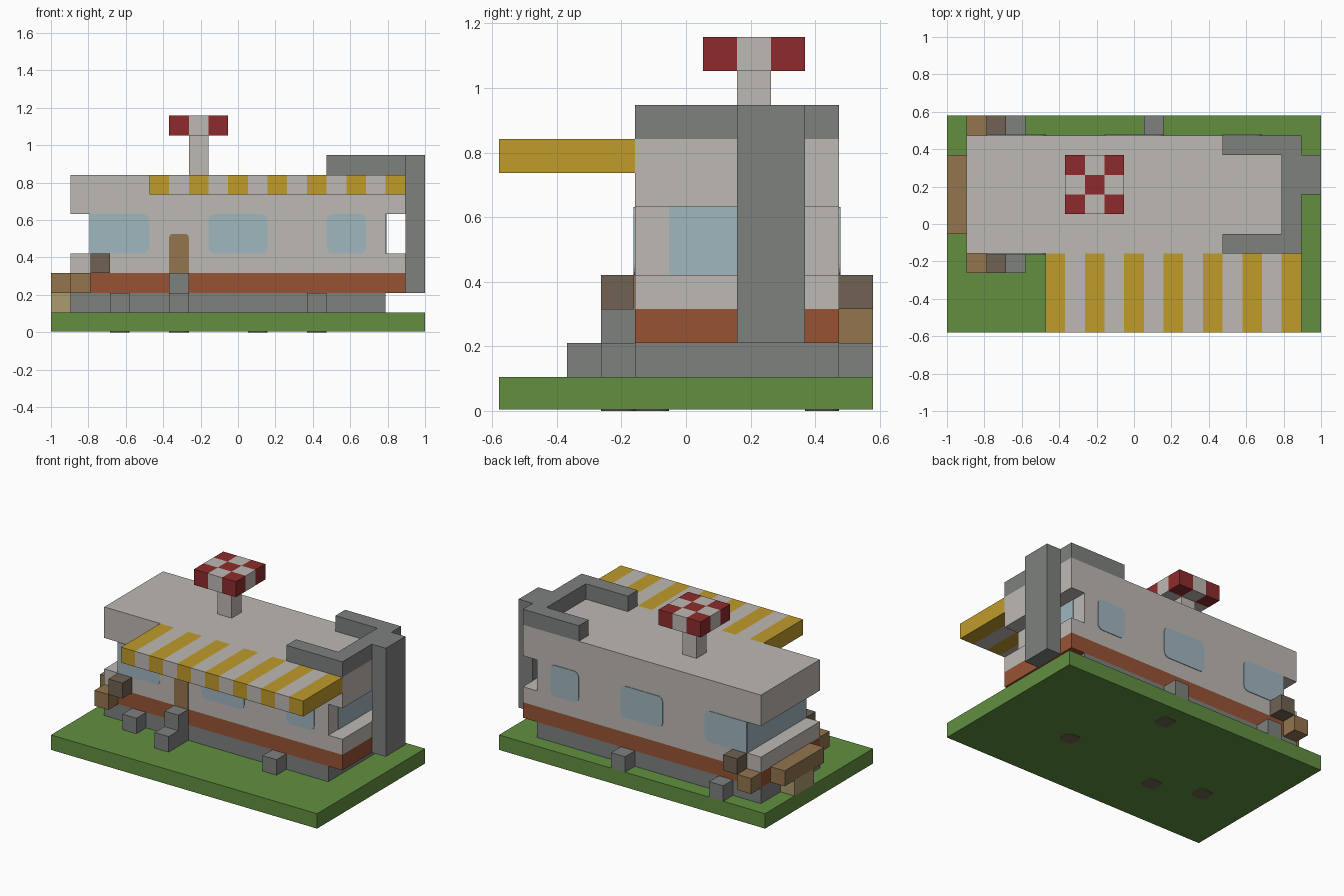
import bpy, bmesh, math
from mathutils import Vector

cube = bpy.data.objects.get("Cube")
if cube:
    bpy.data.objects.remove(cube)

U = 2 / 19            # one block
THICK = 0.004 / U     # painted plate thickness, in blocks


def material(name, rgb):
    lin = [(c / 255 / 12.92) if c < 11 else ((c / 255 + 0.055) / 1.055) ** 2.4 for c in rgb]
    m = bpy.data.materials.new(name)
    m.use_nodes = True
    m.diffuse_color = (*lin, 1)
    m.node_tree.nodes["Principled BSDF"].inputs["Base Color"].default_value = (*lin, 1)
    return m


white = material("off white", (190, 185, 180))
gray = material("stone gray", (126, 129, 127))
rust = material("rust orange", (151, 83, 52))
red = material("deep red", (141, 43, 43))
yellow = material("awning yellow", (192, 155, 43))
brown = material("wood brown", (146, 117, 77))
dark = material("dark brown", (112, 98, 82))
tan = material("tan", (174, 155, 112))
blue = material("window blue", (160, 183, 191))
green = material("grass green", (97, 143, 64))


def to_world(p):
    """Block coordinates to model space."""
    return Vector(((p[0] - 9.5) * U, (p[1] - 5.5) * U, p[2] * U))


def finish(name, bm, mat):
    bmesh.ops.recalc_face_normals(bm, faces=bm.faces)
    mesh = bpy.data.meshes.new(name)
    bm.to_mesh(mesh)
    bm.free()
    mesh.materials.append(mat)
    obj = bpy.data.objects.new(name, mesh)
    bpy.context.collection.objects.link(obj)


def blocks(name, mat, *boxes):
    """One object from boxes given as two opposite corners."""
    bm = bmesh.new()
    for lo, hi in boxes:
        a, b = to_world(lo), to_world(hi)
        for v in bmesh.ops.create_cube(bm, size=1)["verts"]:
            v.co = Vector([(a[i] + b[i]) / 2 + v.co[i] * (b[i] - a[i]) for i in range(3)])
    finish(name, bm, mat)


def outline(a0, b0, a1, b1, r, rounded):
    """Rectangle with chosen rounded corners: lower right, upper right, upper left, lower left."""
    pts = []
    corners = [(a1, b0, -1, 1), (a1, b1, -1, -1), (a0, b1, 1, -1), (a0, b0, 1, 1)]
    for i, (a, b, sa, sb) in enumerate(corners):
        if not rounded[i]:
            pts.append((a, b))
            continue
        for k in range(5):
            t = math.radians(-90 + 90 * i + 22.5 * k)
            pts.append((a + sa * r + r * math.cos(t), b + sb * r + r * math.sin(t)))
    return pts


def plate(name, mat, pts, place, push):
    """Thin painted plate, extruded outward by push."""
    bm = bmesh.new()
    face = bm.faces.new([bm.verts.new(to_world(place(*p))) for p in pts])
    ext = bmesh.ops.extrude_face_region(bm, geom=[face])["geom"]
    move = Vector(push) * THICK * U
    bmesh.ops.translate(bm, vec=move, verts=[e for e in ext if isinstance(e, bmesh.types.BMVert)])
    finish(name, bm, mat)


def cell(x, y, z):
    return (x, y, z), (x + 1, y + 1, z + 1)


# Ground, with small dark patches underneath
blocks("ground", green, ((0, 0, THICK), (19, 11, 1)))
for x, y in [(3, 4), (13, 4), (10, 9), (6, 3)]:
    plate("ground_patch", dark, outline(x, y, x + 1, y + 1, 0.3, (1, 1, 1, 1)),
          lambda a, b: (a, b, THICK), (0, 0, -1))

# Vehicle body
blocks("chassis", gray, ((1, 4, 1), (17, 10, 2)))
blocks("lower_band", rust, ((1, 4, 2), (18, 10, 3)))
blocks("body", white, ((1, 4, 3), (18, 10, 4)), ((2, 4, 4), (17, 10, 6)), ((1, 4, 6), (18, 10, 8)))

# Wheels and steps
blocks("wheels", gray, cell(3, 3, 1), cell(13, 3, 1), cell(3, 10, 1), cell(10, 10, 1))
blocks("entry_steps", gray, ((6, 3, 1), (7, 4, 3)), cell(6, 2, 1))

# Bumper, fenders and mirrors
blocks("bumper", brown, ((0, 5, 2), (1, 9, 3)))
blocks("bumper_support", tan, ((0, 6, 1), (1, 8, 2)))
blocks("fenders", brown, cell(1, 3, 2), cell(1, 10, 2))
blocks("side_lamps", dark, cell(2, 3, 3), cell(2, 10, 3))

# Rear tower and roof rail
blocks("rear_tower", gray, ((18, 7, 2), (19, 9, 9)))
blocks("roof_rail", gray, ((14, 4, 8), (17, 5, 9)), ((14, 9, 8), (17, 10, 9)), ((17, 4, 8), (18, 10, 9)))

# Striped awning
for x in range(5, 18):
    blocks("awning_stripe", yellow if x % 2 else white, ((x, 0, 7), (x + 1, 4, 8)))

# Checkered roof sign
blocks("sign_pole", white, ((7, 7, 8), (8, 8, 10)))
checks = [(x, y) for x in (6, 7, 8) for y in (6, 7, 8)]
blocks("sign_red", red, *[cell(x, y, 10) for x, y in checks if (x + y) % 2 == 0])
blocks("sign_white", white, *[cell(x, y, 10) for x, y in checks if (x + y) % 2])

# Windows on both long walls
for wall, out in ((4, -1), (10, 1)):
    for x0, x1, rounded in [(2, 5, (1, 1, 0, 0)), (8, 11, (1, 1, 1, 1)), (14, 16, (1, 1, 1, 1))]:
        plate("side_window", blue, outline(x0, 4, x1, 6, 0.32, rounded),
              lambda a, b: (a, wall, b), (0, out, 0))

# Windscreen, rear window and door
square = (0, 0, 0, 0)
plate("windscreen", blue, outline(4, 4, 10, 6, 0, square), lambda a, b: (2, a, b), (-1, 0, 0))
plate("rear_window", blue, outline(5, 4, 9, 6, 0, square), lambda a, b: (17, a, b), (1, 0, 0))
plate("door", brown, outline(6, 3, 7, 5, 0.2, (0, 1, 1, 0)), lambda a, b: (a, 4, b), (0, -1, 0))
